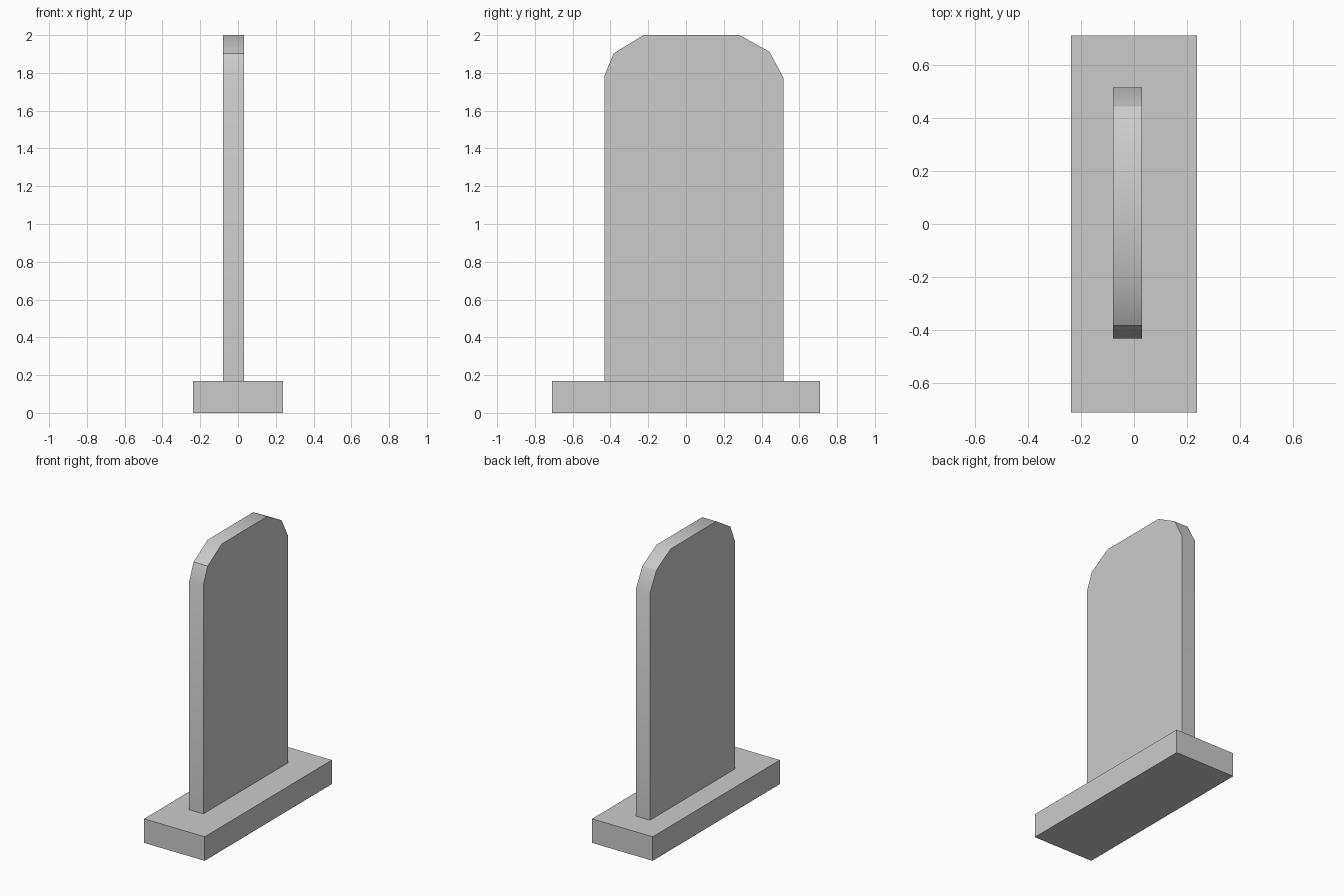
import bpy
import math

default_cube = bpy.data.objects.get("Cube")
if default_cube:
    bpy.data.objects.remove(default_cube, do_unlink=True)

# Single grey stone colour
stone = bpy.data.materials.new("grey_stone")
stone.use_nodes = True
GREY = (0.6, 0.6, 0.6, 1)
stone.diffuse_color = GREY
stone.node_tree.nodes["Principled BSDF"].inputs["Base Color"].default_value = GREY


def extrude_profile(name, profile, x0, x1):
    """Extrude a counter-clockwise (y, z) outline from x0 to x1."""
    n = len(profile)
    verts = [(x, y, z) for x in (x0, x1) for y, z in profile]
    faces = [tuple(reversed(range(n))), tuple(range(n, n * 2))]
    faces += [(i, (i + 1) % n, (i + 1) % n + n, i + n) for i in range(n)]
    mesh = bpy.data.meshes.new(name)
    mesh.from_pydata(verts, [], faces)
    mesh.materials.append(stone)
    obj = bpy.data.objects.new(name, mesh)
    bpy.context.collection.objects.link(obj)
    return obj


BASE_TOP = 0.17

# Rectangular plinth
extrude_profile("base", [(-0.71, 0), (0.71, 0), (0.71, BASE_TOP), (-0.71, BASE_TOP)],
                -0.237, 0.237)

# Upright slab with faceted, slightly uneven shoulders
slab = extrude_profile("upright_slab", [
    (-0.432, BASE_TOP), (0.515, BASE_TOP), (0.515, 1.775), (0.442, 1.912),
    (0.283, 2), (-0.225, 2), (-0.383, 1.903), (-0.432, 1.785)], -0.079, 0.031)

# Soft shading along the rim, sharp at the stronger corners
bpy.ops.object.select_all(action="DESELECT")
slab.select_set(True)
bpy.context.view_layer.objects.active = slab
bpy.ops.object.shade_smooth_by_angle(angle=math.radians(32.3))
